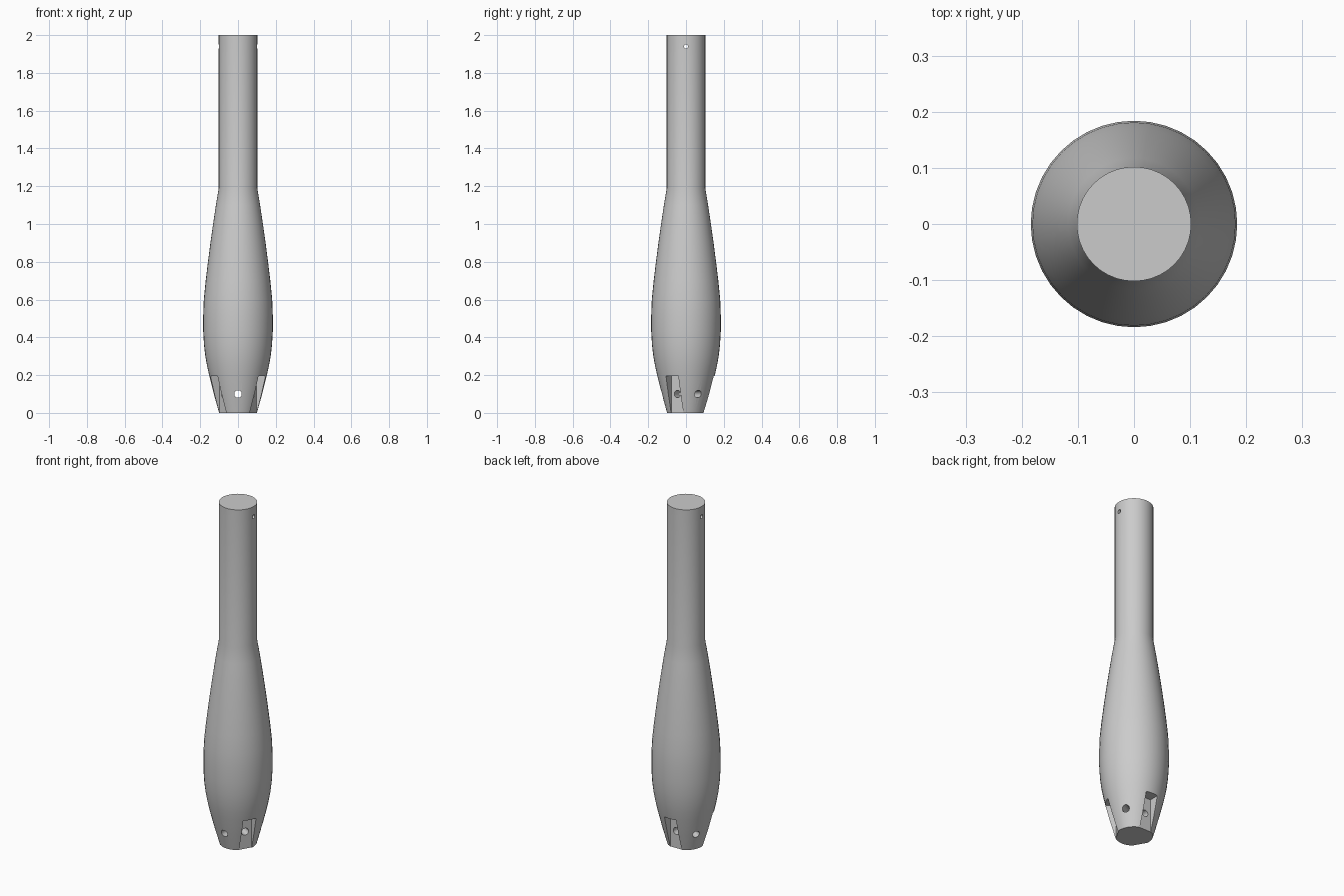
import bpy, bmesh
from math import pi, radians
from mathutils import Matrix, Vector

cube = bpy.data.objects.get("Cube")
if cube:
    bpy.data.objects.remove(cube, do_unlink=True)

grey = bpy.data.materials.new("plain grey")
grey.use_nodes = True
grey.diffuse_color = (0.6, 0.6, 0.6, 1)
grey.node_tree.nodes["Principled BSDF"].inputs["Base Color"].default_value = (0.6, 0.6, 0.6, 1)


def make_object(name, bm):
    bmesh.ops.recalc_face_normals(bm, faces=bm.faces)
    mesh = bpy.data.meshes.new(name)
    bm.to_mesh(mesh)
    bm.free()
    mesh.materials.append(grey)
    obj = bpy.data.objects.new(name, mesh)
    bpy.context.collection.objects.link(obj)
    return obj


def lathe(name, profile, sides):
    bm = bmesh.new()
    points = [(0, 0, profile[0][1])] + [(r, 0, z) for r, z in profile] + [(0, 0, profile[-1][1])]
    verts = [bm.verts.new(p) for p in points]
    edges = [bm.edges.new(pair) for pair in zip(verts, verts[1:])]
    bmesh.ops.spin(bm, geom=verts + edges, axis=(0, 0, 1), cent=(0, 0, 0),
                   angle=2 * pi, steps=sides, use_merge=True)
    bmesh.ops.remove_doubles(bm, verts=bm.verts, dist=0.0001)
    flat = [e for e in bm.edges if any(v.co.xy.length < 0.0001 for v in e.verts)]
    bmesh.ops.dissolve_edges(bm, edges=flat, use_verts=True)
    return make_object(name, bm)


def bore(name, radius, height, angle):
    # Horizontal drill passing through the whole width
    bm = bmesh.new()
    matrix = (Matrix.Translation((0, 0, height)) @ Matrix.Rotation(angle, 4, "Z")
              @ Matrix.Rotation(pi / 2, 4, "Y"))
    bmesh.ops.create_cone(bm, cap_ends=True, segments=20, radius1=radius, radius2=radius,
                          depth=1, matrix=matrix)
    return make_object(name, bm)


def notch(name, angle):
    # Box removing a flat pocket from the lower rim
    floor, width, top, bottom, reach = 0.09, 0.075, 0.195, -0.1, 0.3
    bm = bmesh.new()
    matrix = (Matrix.Rotation(angle, 4, "Z")
              @ Matrix.Translation((floor + reach / 2, 0, (top + bottom) / 2))
              @ Matrix.Diagonal((reach, width, top - bottom, 1)))
    bmesh.ops.create_cube(bm, size=1, matrix=matrix)
    return make_object(name, bm)


# Bulbous body and straight neck in one turned piece
body = lathe("handle_body", [
    (0.1, 0), (0.128, 0.1), (0.153, 0.2), (0.164, 0.25), (0.173, 0.3), (0.18, 0.36),
    (0.184, 0.43), (0.184, 0.52), (0.181, 0.6), (0.171, 0.7), (0.159, 0.8),
    (0.146, 0.9), (0.132, 1.0), (0.117, 1.1), (0.102, 1.19), (0.102, 2)], 40)

# Three rim notches, three rim bores and one lanyard hole
cutters = [notch(f"notch_cutter_{a}", radians(a)) for a in (-30, 90, 210)]
cutters += [bore(f"rim_bore_cutter_{a}", 0.02, 0.1, radians(a)) for a in (30, 90, 150)]
cutters.append(bore("lanyard_bore_cutter", 0.011, 1.94, 0))

bpy.ops.object.select_all(action="DESELECT")
bpy.context.view_layer.objects.active = body
body.select_set(True)
for cutter in cutters:
    mod = body.modifiers.new(cutter.name, "BOOLEAN")
    mod.operation = "DIFFERENCE"
    mod.solver = "EXACT"
    mod.object = cutter
    bpy.ops.object.modifier_apply(modifier=mod.name)
    bpy.data.objects.remove(cutter, do_unlink=True)

bpy.ops.object.shade_smooth_by_angle(angle=radians(30))
